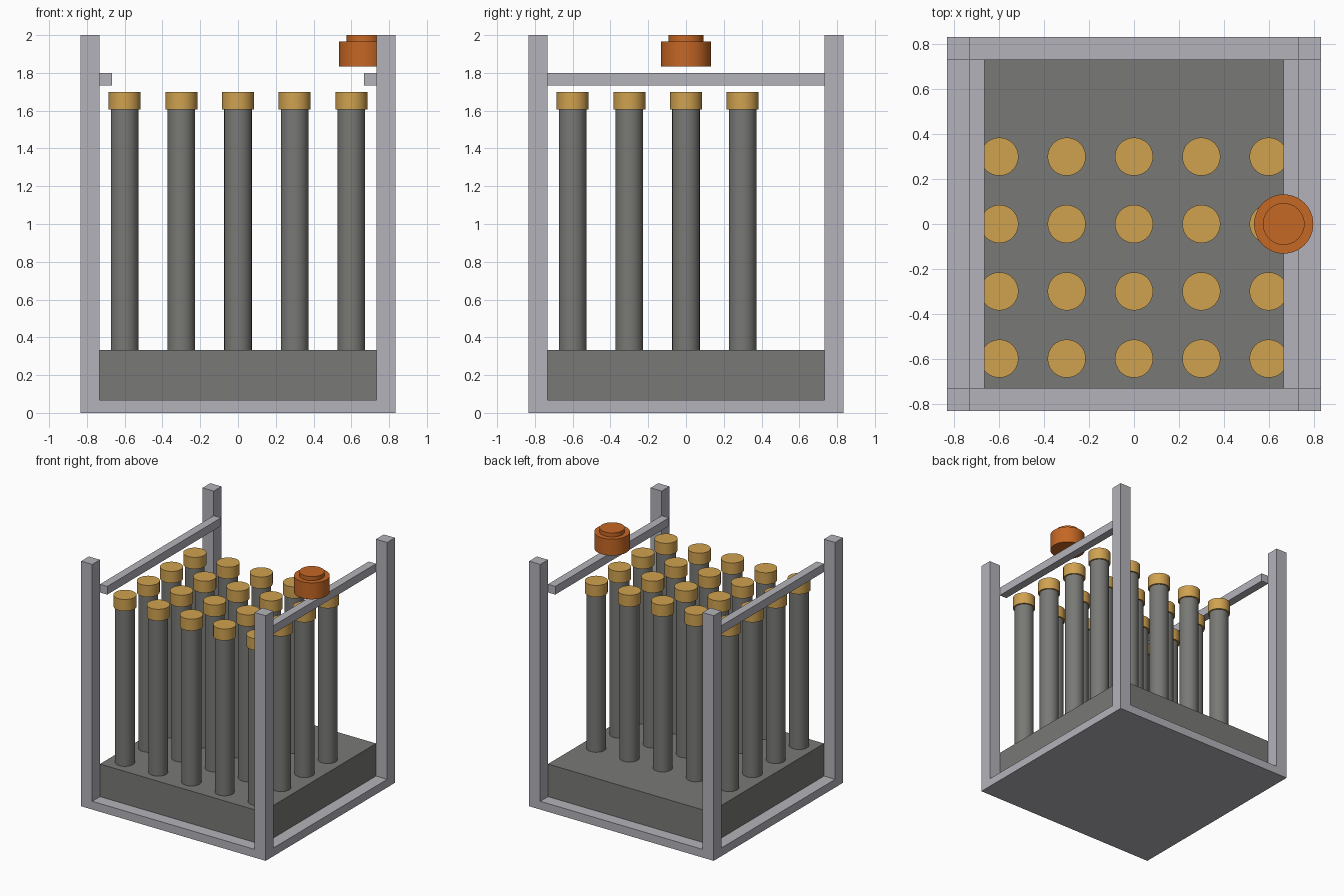
import bpy
import math

cube = bpy.data.objects.get("Cube")
if cube:
    bpy.data.objects.remove(cube, do_unlink=True)


def material(name, rgb):
    mat = bpy.data.materials.new(name)
    mat.use_nodes = True
    color = (*rgb, 1)
    mat.diffuse_color = color
    mat.node_tree.nodes["Principled BSDF"].inputs["Base Color"].default_value = color
    return mat


light_grey = material("light grey", (0.45, 0.45, 0.49))
dark_grey = material("dark grey", (0.19, 0.19, 0.18))
gold = material("gold", (0.63, 0.36, 0.08))
orange = material("orange", (0.56, 0.135, 0.018))


def box(name, x, y, z, mat):
    """Box spanning the given (low, high) ranges."""
    spans = (x, y, z)
    bpy.ops.mesh.primitive_cube_add(size=1, location=[sum(s) / 2 for s in spans])
    obj = bpy.context.object
    obj.name = name
    obj.scale = [s[1] - s[0] for s in spans]
    bpy.ops.object.transform_apply(location=False, rotation=False, scale=True)
    obj.data.materials.append(mat)


def cylinder(name, x, y, z, radius, mat):
    """Upright cylinder between two heights, with crisp rims."""
    bpy.ops.mesh.primitive_cylinder_add(
        vertices=48, radius=radius, depth=z[1] - z[0], location=(x, y, sum(z) / 2))
    obj = bpy.context.object
    obj.name = name
    bpy.ops.object.shade_smooth_by_angle(angle=math.radians(30))
    obj.data.materials.append(mat)


OUTER, INNER, RAIL = 0.833, 0.733, 0.667
FLOOR, BLOCK_TOP, ROD_TOP = 0.067, 0.333, 1.605

# Floor plate and the block that holds the rods
box("floor_plate", (-OUTER, OUTER), (-OUTER, OUTER), (0, FLOOR), light_grey)
box("base_block", (-INNER, INNER), (-INNER, INNER), (FLOOR, BLOCK_TOP), dark_grey)

# Corner posts and side rails
for sx, side in ((1, "left"), (-1, "right")):
    x_post = sorted((sx * INNER, sx * OUTER))
    for sy, end in ((-1, "front"), (1, "back")):
        y_post = sorted((sy * INNER, sy * OUTER))
        box(f"{end}_{side}_post", x_post, y_post, (FLOOR, 2), light_grey)
    box(f"{side}_rail", sorted((sx * RAIL, sx * INNER)), (-INNER, INNER),
        (1.733, 1.8), light_grey)

# Grid of capped rods, leaving the back row empty
for col in range(5):
    for row in range(4):
        x, y = (col - 2) * 0.3, (row - 2) * 0.3
        cylinder(f"rod_{row}_{col}", x, y, (BLOCK_TOP, ROD_TOP), 0.073, dark_grey)
        cylinder(f"rod_cap_{row}_{col}", x, y, (ROD_TOP, 1.7), 0.085, gold)

# Stepped knob above the left rail
cylinder("knob_body", RAIL, 0, (1.833, 1.967), 0.132, orange)
cylinder("knob_top", RAIL, 0, (1.967, 2), 0.093, orange)
